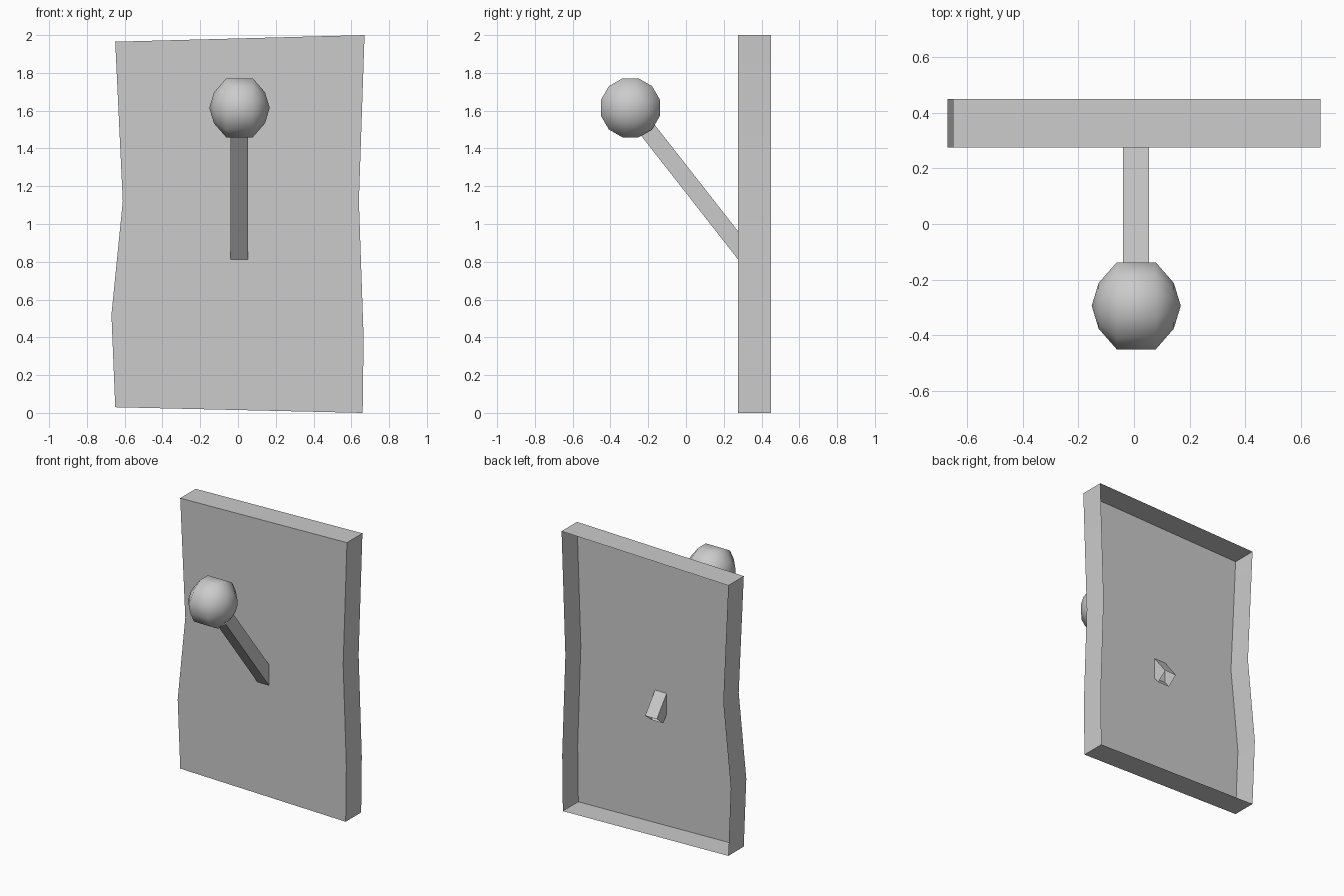
import bpy, bmesh, math
from mathutils import Vector

if "Cube" in bpy.data.objects:
    bpy.data.objects.remove(bpy.data.objects["Cube"])


def make_object(name, bm, angle=30):
    bmesh.ops.recalc_face_normals(bm, faces=bm.faces)
    mesh = bpy.data.meshes.new(name)
    bm.to_mesh(mesh)
    bm.free()
    ob = bpy.data.objects.new(name, mesh)
    bpy.context.collection.objects.link(ob)
    bpy.ops.object.select_all(action='DESELECT')
    ob.select_set(True)
    bpy.context.view_layer.objects.active = ob
    bpy.ops.object.shade_smooth_by_angle(angle=math.radians(angle))
    return ob


def bridge(bm, a, b):
    n = len(a)
    for i in range(n):
        j = (i + 1) % n
        bm.faces.new((a[i], a[j], b[j], b[i]))


# Wall plate: uneven outline, front panel with side walls, open at the back
outline = [(-0.65, 0.03), (0.66, 0.0), (0.665, 0.4), (0.64, 1.12),
           (0.67, 2.0), (-0.65, 1.965), (-0.61, 1.12), (-0.67, 0.52)]
bm = bmesh.new()
front, back = ([bm.verts.new((x, y, z)) for x, z in outline] for y in (0.275, 0.45))
bm.faces.new(front)
bridge(bm, front, back)
make_object("wall_plate", bm)

# Slanted square arm, open-ended, poking through the panel
start, end = Vector((0.007, -0.22, 1.52)), Vector((0.007, 0.35, 0.792))
direction = (end - start).normalized()
side = Vector((1, 0, 0))
up = side.cross(direction)
h = 0.046
bm = bmesh.new()
ends = [[bm.verts.new(p + side * h * sx + up * h * sz)
         for sx, sz in ((-1, -1), (1, -1), (1, 1), (-1, 1))] for p in (start, end)]
bridge(bm, *ends)
make_object("arm", bm)

# Ball knob: 12-sided revolve around the x axis
centre = Vector((0.008, -0.294, 1.615))
bm = bmesh.new()
rings = []
for x, r in ((-0.135, 0.085), (-0.07, 0.162), (0.07, 0.162), (0.135, 0.085)):
    rings.append([bm.verts.new(centre + Vector((x, r * math.cos(a), r * math.sin(a))))
                  for a in (math.tau * (i + 0.5) / 12 for i in range(12))])
for a, b in zip(rings, rings[1:]):
    bridge(bm, a, b)
for ring, x in ((rings[0], -0.16), (rings[-1], 0.16)):
    pole = bm.verts.new(centre + Vector((x, 0, 0)))
    for i in range(12):
        bm.faces.new((ring[i], ring[(i + 1) % 12], pole))
make_object("ball_knob", bm, 50)
